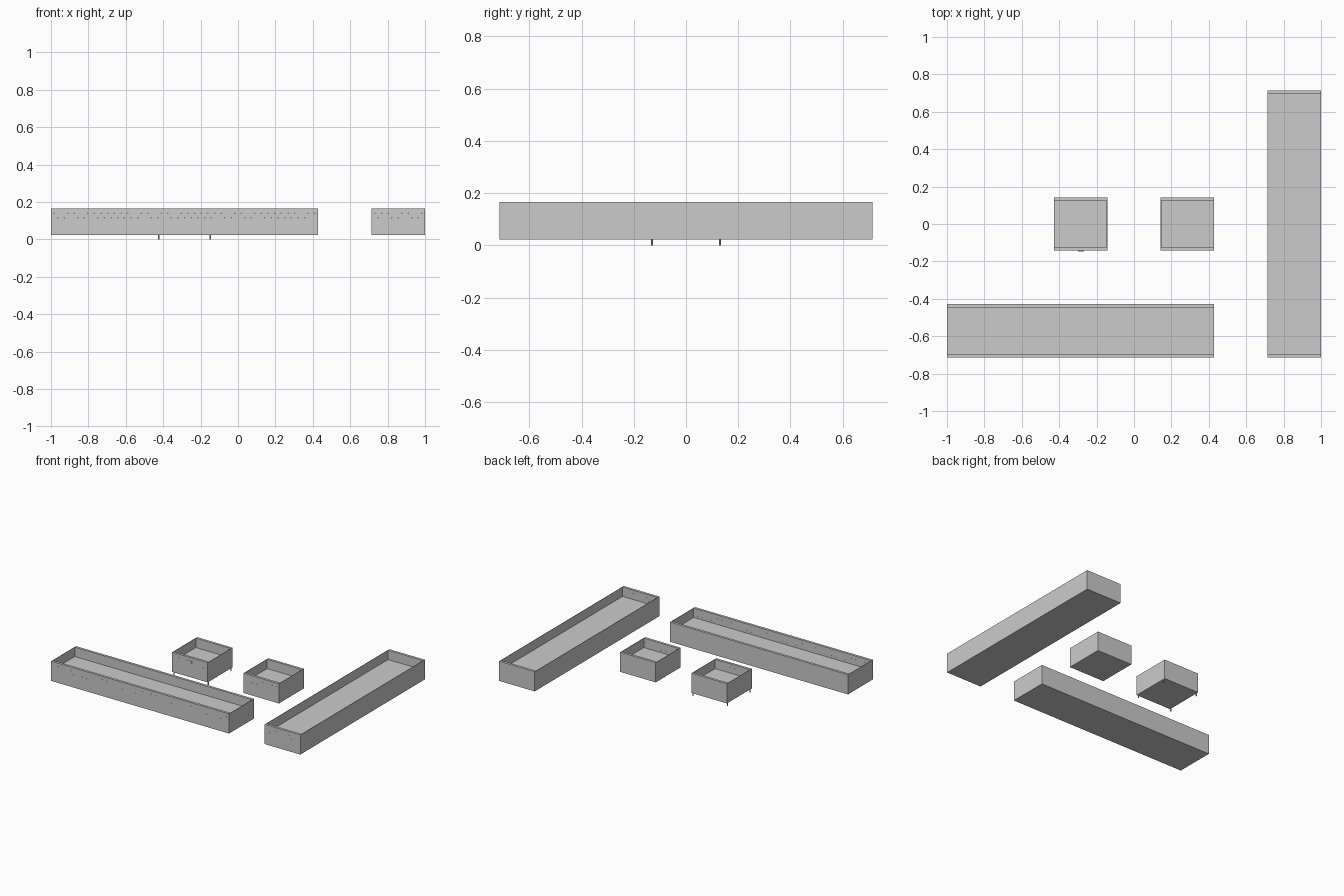
import bpy, bmesh, math
from mathutils import Matrix

if "Cube" in bpy.data.objects:
    bpy.data.objects.remove(bpy.data.objects["Cube"])

U = 1 / 7                      # layout module
Z0, Z1, FLOOR = 0.023, 0.166, 0.098
END_T, SIDE_T = 0.018, 0.003   # thickness of front/back and side walls


def finish(bm, name):
    me = bpy.data.meshes.new(name)
    bm.to_mesh(me)
    bm.free()
    ob = bpy.data.objects.new(name, me)
    bpy.context.collection.objects.link(ob)
    return ob


def add_box(bm, x0, x1, y0, y1, z0, z1):
    m = Matrix.Translation(((x0 + x1) / 2, (y0 + y1) / 2, (z0 + z1) / 2))
    bmesh.ops.create_cube(bm, size=1, matrix=m @ Matrix.Diagonal((x1 - x0, y1 - y0, z1 - z0, 1)))


def add_cyl(bm, x, y, z, r, depth, axis='Z', seg=8):
    m = Matrix.Translation((x, y, z))
    if axis == 'Y':
        m = m @ Matrix.Rotation(math.pi / 2, 4, 'X')
    bmesh.ops.create_cone(bm, cap_ends=True, segments=seg, radius1=r, radius2=r, depth=depth, matrix=m)


def box(name, *dims):
    bm = bmesh.new()
    add_box(bm, *dims)
    return finish(bm, name)


def tray(name, x0, x1, y0, y1):
    # floor, sides and back
    box(name + "_floor", x0 + SIDE_T, x1 - SIDE_T, y0 + END_T, y1 - END_T, Z0, FLOOR)
    box(name + "_left_side", x0, x0 + SIDE_T, y0 + END_T, y1 - END_T, Z0, Z1)
    box(name + "_right_side", x1 - SIDE_T, x1, y0 + END_T, y1 - END_T, Z0, Z1)
    box(name + "_back", x0, x1, y1 - END_T, y1, Z0, Z1)
    front = box(name + "_front", x0, x1, y0, y0 + END_T, Z0, Z1)

    # staggered tiny holes through the front wall
    bm = bmesh.new()
    n = round((x1 - x0) / 0.0357)
    pitch = (x1 - x0) / n
    for row, z in enumerate((0.14, 0.115)):
        for i in range(n - row):
            x = x0 + pitch * (i + 0.5 + 0.5 * row)
            add_cyl(bm, x, y0 + END_T / 2, z, 0.0012, END_T * 2, 'Y', 6)
    cutter = finish(bm, name + "_hole_cutter")
    cutter.hide_render = True
    cutter.hide_viewport = True
    mod = front.modifiers.new("holes", 'BOOLEAN')
    mod.operation = 'DIFFERENCE'
    mod.solver = 'EXACT'
    mod.object = cutter


tray("footed_tray", -3 * U, -U, -U, U)
tray("small_tray", U, 3 * U, -U, U)
tray("wide_tray", -7 * U, 3 * U, -5 * U, -3 * U)
tray("deep_tray", 5 * U, 7 * U, -5 * U, 5 * U)

# feet under the first tray
for sx, xn in ((-1, "left"), (1, "right")):
    for sy, yn in ((-1, "front"), (1, "back")):
        x, y = -2 * U + sx * 0.138, sy * 0.13
        bm = bmesh.new()
        add_cyl(bm, x, y, 0.0125, 0.0038, 0.023)
        add_cyl(bm, x, y, 0.002, 0.0045, 0.004)
        finish(bm, f"{yn}_{xn}_foot")

# small pull on the front of the first tray
bm = bmesh.new()
add_cyl(bm, -2 * U, -U - 0.001, 0.13, 0.015, 0.004, 'Y', 16)
finish(bm, "front_pull")
